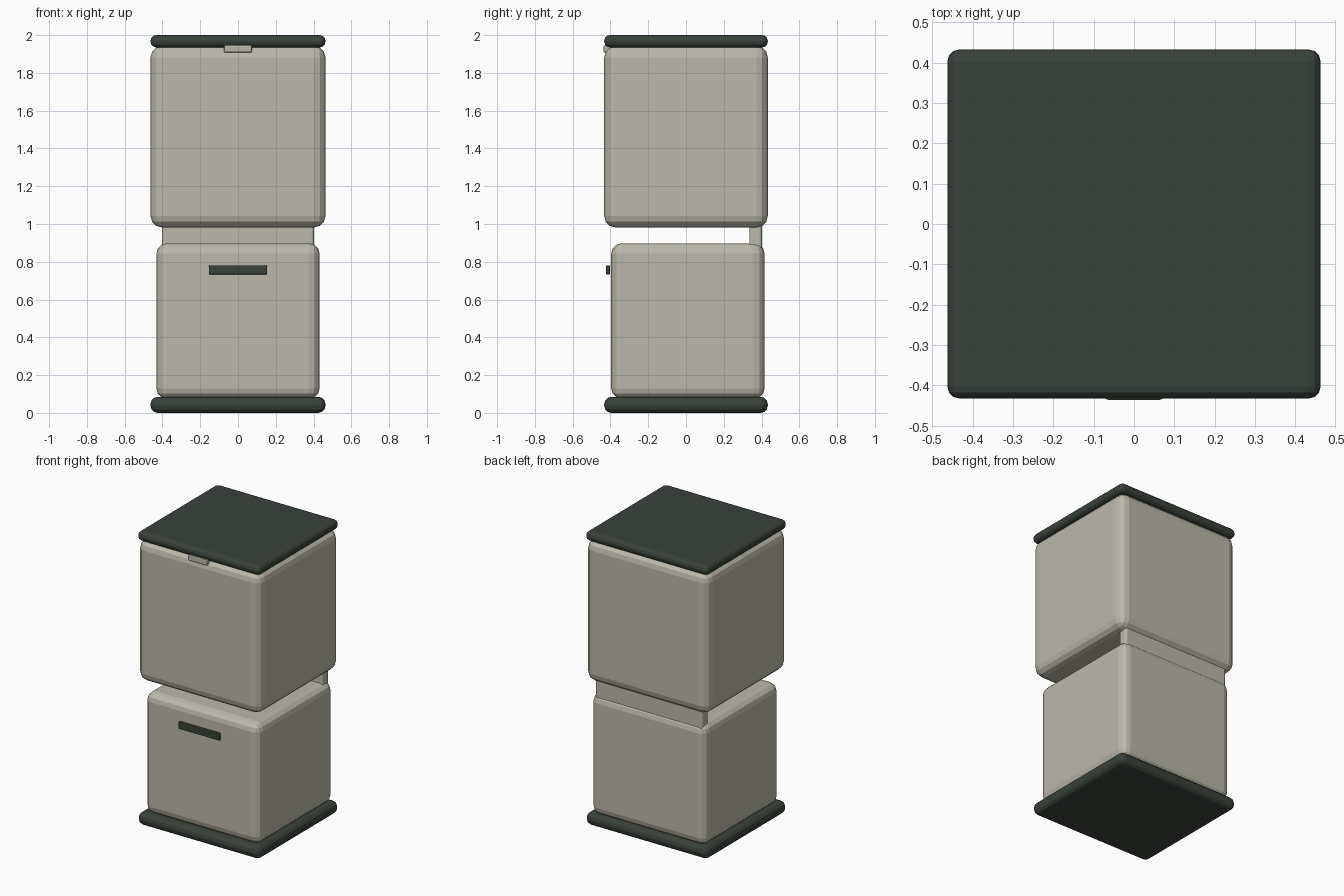
import bpy, bmesh

if "Cube" in bpy.data.objects:
    bpy.data.objects.remove(bpy.data.objects["Cube"])


def material(name, rgb):
    m = bpy.data.materials.new(name)
    m.diffuse_color = (*rgb, 1.0)
    m.use_nodes = True
    m.node_tree.nodes["Principled BSDF"].inputs["Base Color"].default_value = m.diffuse_color
    return m


PUTTY = material("warm_grey", (0.50, 0.485, 0.405))
DARK = material("dark_green_grey", (0.042, 0.054, 0.043))


def rounded_box(name, lo, hi, mat, radius, segments=3):
    """Box between two corners with all edges rounded."""
    bm = bmesh.new()
    bmesh.ops.create_cube(bm, size=1.0)
    for v in bm.verts:
        v.co = [lo[i] + (v.co[i] + 0.5) * (hi[i] - lo[i]) for i in range(3)]
    bmesh.ops.bevel(bm, geom=bm.edges[:], offset=radius, segments=segments,
                    profile=0.5, affect='EDGES', clamp_overlap=True)
    mesh = bpy.data.meshes.new(name)
    bm.to_mesh(mesh)
    bm.free()
    mesh.materials.append(mat)
    ob = bpy.data.objects.new(name, mesh)
    bpy.context.collection.objects.link(ob)
    return ob


# Base slab and lid
rounded_box("base", (-0.463, -0.433, 0), (0.463, 0.433, 0.085), DARK, 0.038)
rounded_box("lid", (-0.463, -0.433, 1.935), (0.463, 0.433, 2.0), DARK, 0.03)

# Lower and upper bins
rounded_box("lower_bin", (-0.432, -0.396, 0.075), (0.432, 0.416, 0.898), PUTTY, 0.055)
rounded_box("upper_bin", (-0.463, -0.433, 0.982), (0.463, 0.433, 1.942), PUTTY, 0.06)

# Rear panel joining the bins
rounded_box("rear_panel", (-0.403, 0.335, 0.84), (0.403, 0.402, 1.04), PUTTY, 0.015)

# Drawer handle and lid latch
rounded_box("handle", (-0.154, -0.424, 0.733), (0.154, -0.402, 0.781), DARK, 0.006, 2)
rounded_box("latch", (-0.073, -0.436, 1.907), (0.073, -0.40, 1.947), PUTTY, 0.008, 2)
